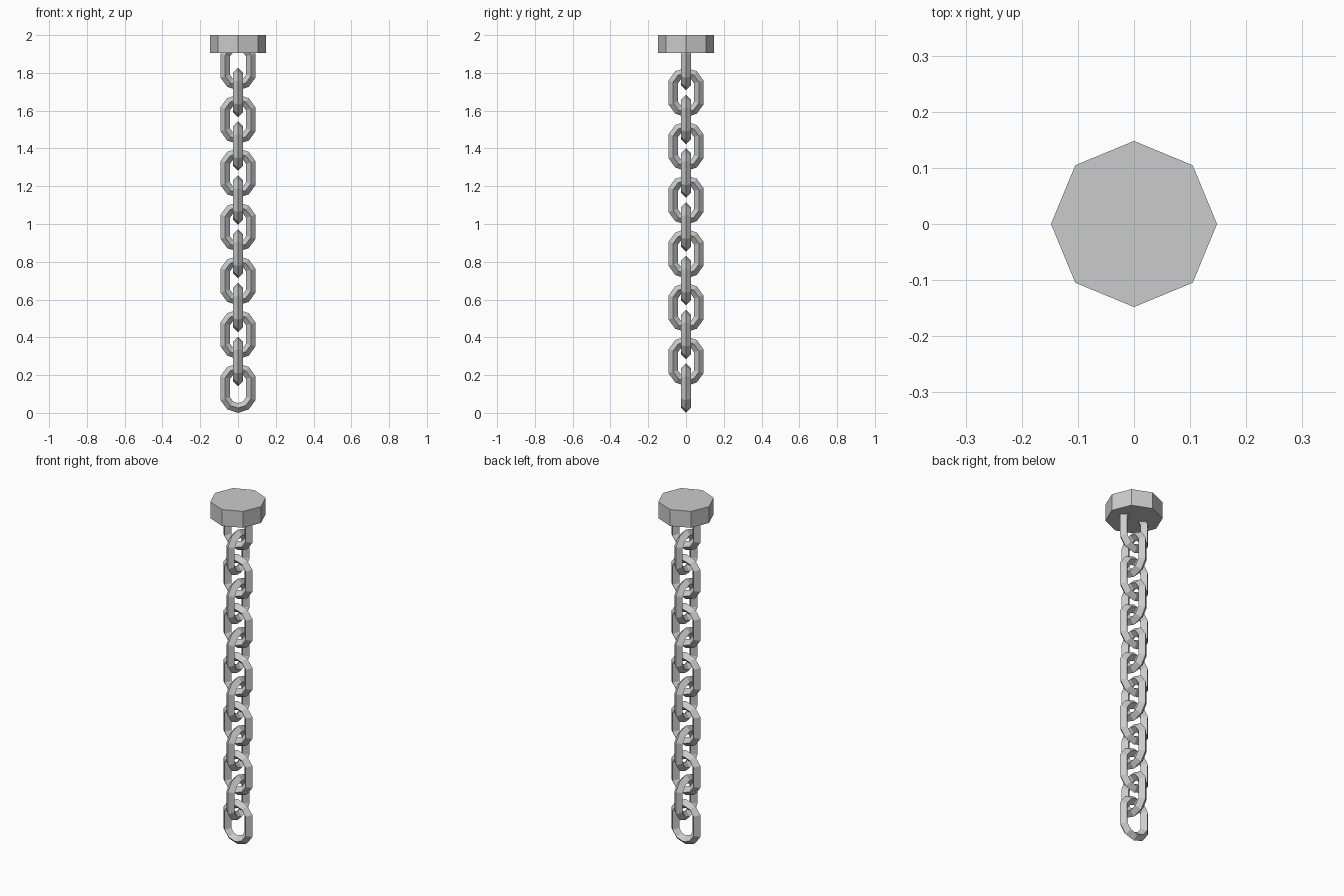
import bpy, math

if "Cube" in bpy.data.objects:
    bpy.data.objects.remove(bpy.data.objects["Cube"])

TUBE_R = 0.026     # diamond cross-section
RING_R = 0.071     # centre-line radius of the rounded ends
STRETCH = 0.034    # straight extension of each half
PITCH = 0.1423     # vertical step between neighbouring links
SEGS = 10

def link(name, z, turned):
    # faceted ring, stretched into an oblong link
    verts, faces = [], []
    for i in range(SEGS):
        a = math.pi / 2 + i * 2 * math.pi / SEGS
        for j in range(4):
            t = j * math.pi / 2
            r = RING_R + TUBE_R * math.cos(t)
            h, d = r * math.cos(a), TUBE_R * math.sin(t)
            v = r * math.sin(a) + math.copysign(STRETCH, math.sin(a))
            verts.append((d, h, v) if turned else (h, -d, v))
            faces.append((i * 4 + j, (i + 1) % SEGS * 4 + j,
                          (i + 1) % SEGS * 4 + (j + 1) % 4, i * 4 + (j + 1) % 4))
    me = bpy.data.meshes.new(name)
    me.from_pydata(verts, [], faces)
    ob = bpy.data.objects.new(name, me)
    ob.location.z = z
    bpy.context.collection.objects.link(ob)
    # consistent outward normals
    import bmesh
    bm = bmesh.new()
    bm.from_mesh(me)
    bmesh.ops.recalc_face_normals(bm, faces=bm.faces)
    bm.to_mesh(me)
    bm.free()

# hanging chain, alternate links turned a quarter
half = RING_R + TUBE_R + STRETCH
for k in range(13):
    link(f"chain_link_{k + 1}", half + k * PITCH, k % 2 == 1)

# ceiling mount
bpy.ops.mesh.primitive_cylinder_add(vertices=8, radius=0.148, depth=0.095,
                                    location=(0, 0, 1.9525))
bpy.context.object.name = "ceiling_mount"
